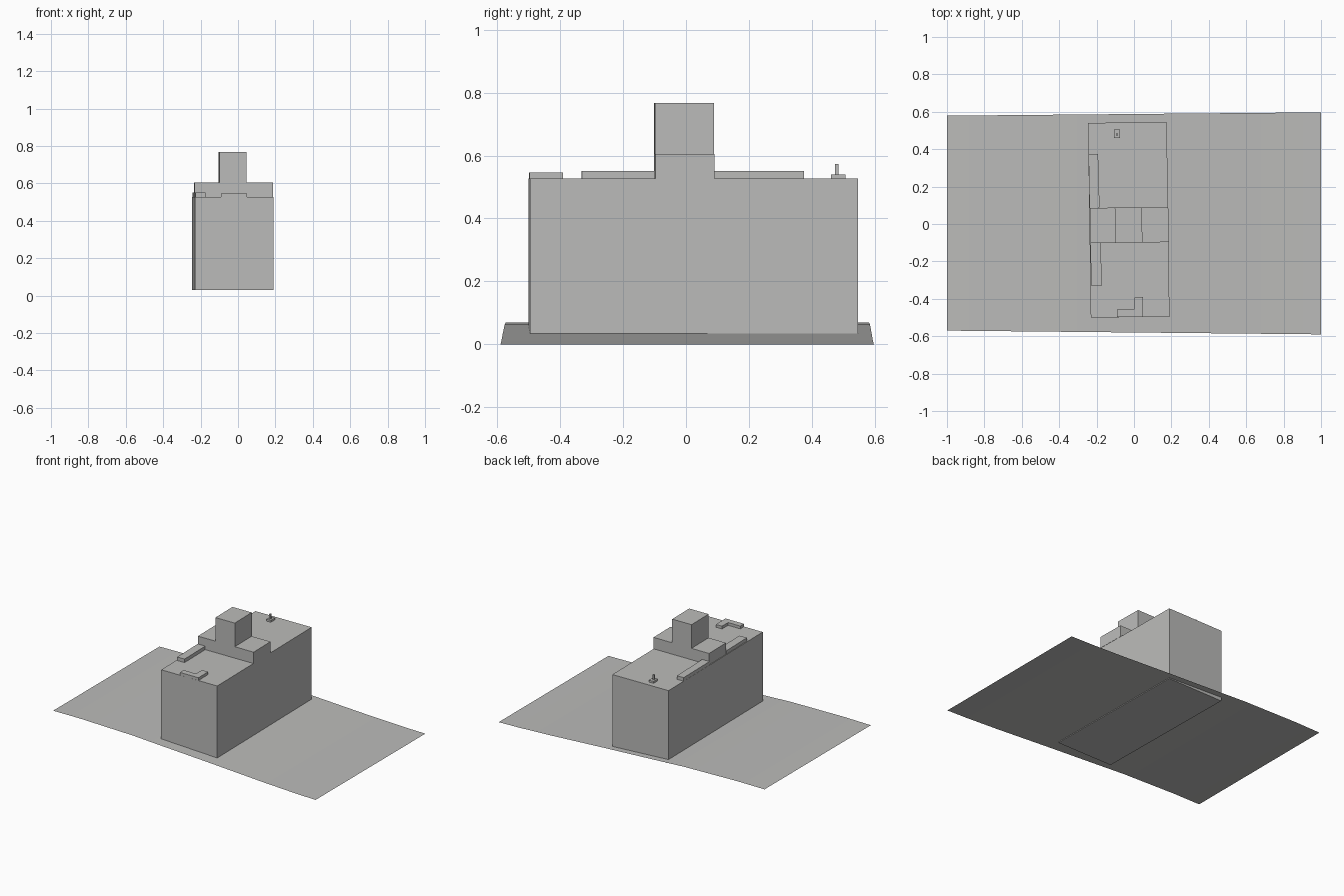
import bpy
import bmesh

cube = bpy.data.objects.get("Cube")
if cube:
    bpy.data.objects.remove(cube, do_unlink=True)

grey = bpy.data.materials.new("plain grey")
grey.use_nodes = True
colour = (0.5, 0.5, 0.49, 1)
grey.diffuse_color = colour
grey.node_tree.nodes["Principled BSDF"].inputs["Base Color"].default_value = colour

ROOF = 0.527


def finish(name, bm):
    mesh = bpy.data.meshes.new(name)
    bm.to_mesh(mesh)
    bm.free()
    mesh.materials.append(grey)
    obj = bpy.data.objects.new(name, mesh)
    bpy.context.collection.objects.link(obj)
    return obj


def prism(name, outline, bottom, top):
    """Extrude a plan outline upwards into a closed block."""
    bm = bmesh.new()
    base = bm.faces.new([bm.verts.new((x, y, bottom)) for x, y in outline])
    result = bmesh.ops.extrude_face_region(bm, geom=[base], use_keep_orig=True)
    for v in result["geom"]:
        if isinstance(v, bmesh.types.BMVert):
            v.co.z = top
    bmesh.ops.recalc_face_normals(bm, faces=bm.faces)
    return finish(name, bm)


# Sloping ground sheet, slightly wider at its low end
slope = [(-1, 0.068), (-0.8, 0.07), (-0.4, 0.063), (-0.2, 0.053),
         (0.2, 0.034), (0.6, 0.013), (0.85, 0.003), (1, 0)]
bm = bmesh.new()
rows = []
for x, z in slope:
    rows.append([bm.verts.new((x, y, z))
                 for y in (-0.58 - 0.01 * x, 0.588 + 0.009 * x)])
for a, b in zip(rows, rows[1:]):
    bm.faces.new((a[0], b[0], b[1], a[1]))
ground = finish("ground", bm)
for poly in ground.data.polygons:
    poly.use_smooth = True

# Main building, on a slightly skewed plan
prism("main_block", [(-0.231, -0.5), (0.19, -0.496), (0.175, 0.546), (-0.246, 0.54)],
      0.03, ROOF)

# Stepped central tower
prism("upper_storey", [(-0.232, -0.102), (0.186, -0.097), (0.183, 0.09), (-0.235, 0.086)],
      ROOF, 0.605)
prism("tower", [(-0.1, -0.101), (0.045, -0.099), (0.042, 0.089), (-0.103, 0.087)],
      0.605, 0.767)

# Low roof structures
prism("back_roof_strip", [(-0.238, 0.086), (-0.184, 0.087), (-0.192, 0.374), (-0.243, 0.372)],
      ROOF, 0.551)
prism("front_roof_strip", [(-0.228, -0.332), (-0.173, -0.331), (-0.177, -0.101), (-0.234, -0.102)],
      ROOF, 0.551)
prism("corner_roof_block", [(-0.09, -0.498), (0.049, -0.497), (0.047, -0.391),
                            (0.002, -0.392), (0.001, -0.457), (-0.091, -0.458)],
      ROOF, 0.546)


# Small roof vent with a pole
def box(name, x, y, half_x, half_y, bottom, top):
    return prism(name, [(x - half_x, y - half_y), (x + half_x, y - half_y),
                        (x + half_x, y + half_y), (x - half_x, y + half_y)], bottom, top)


box("vent_base", -0.091, 0.483, 0.017, 0.023, ROOF, 0.54)
box("vent_pole", -0.091, 0.479, 0.006, 0.006, 0.54, 0.573)
